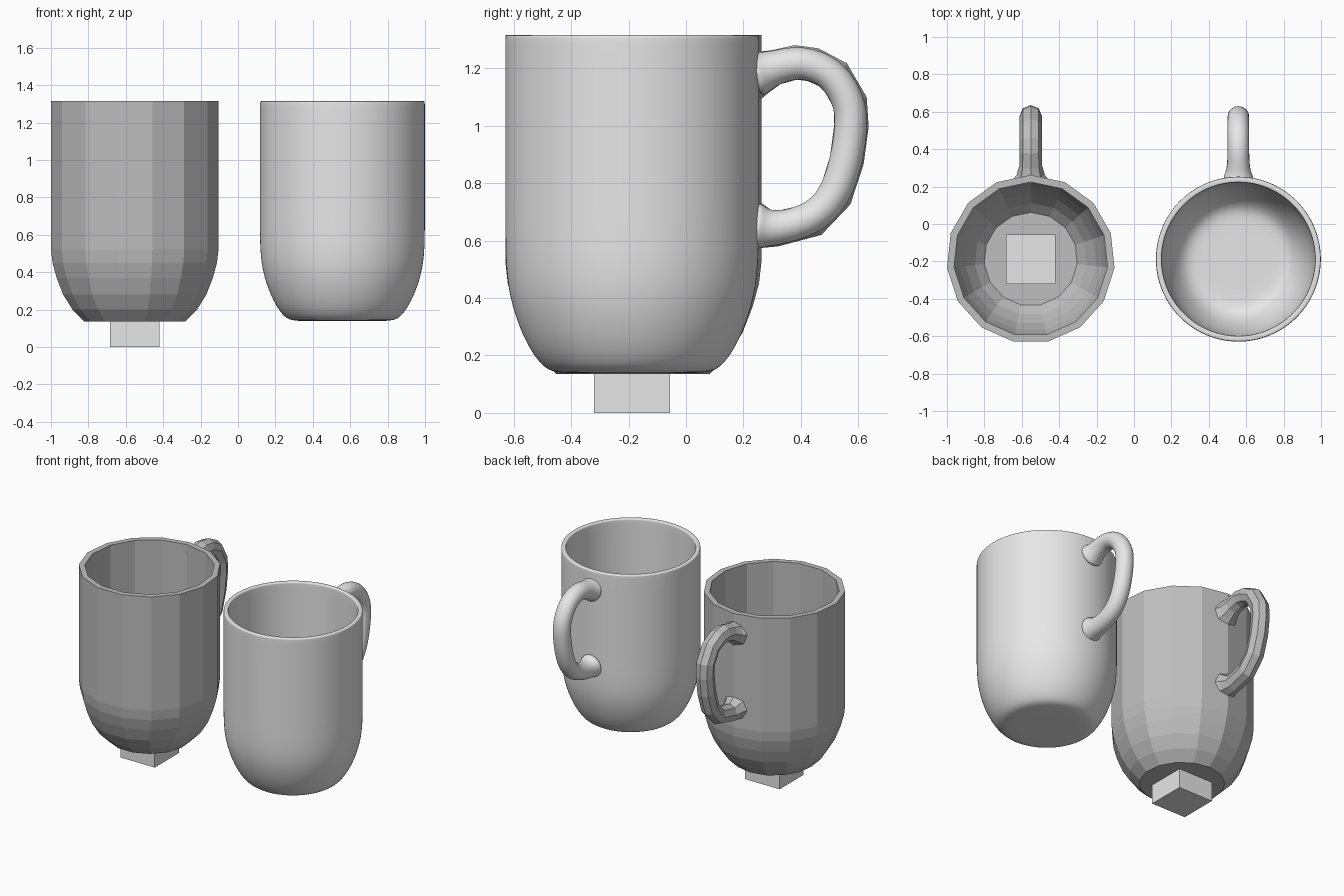
import bpy
import bmesh
from math import cos, sin, tau, pi, radians
from mathutils import Vector

cube = bpy.data.objects.get("Cube")
if cube:
    bpy.data.objects.remove(cube, do_unlink=True)


def material(name, value):
    mat = bpy.data.materials.new(name)
    mat.use_nodes = True
    colour = (value, value, value, 1)
    mat.diffuse_color = colour
    mat.node_tree.nodes["Principled BSDF"].inputs["Base Color"].default_value = colour
    return mat


light_grey = material("light grey", 0.8)
mid_grey = material("mid grey", 0.52)


def skin_rings(name, rings, mat, location, smooth):
    """Bridge successive rings of points, cap both ends and finish the object."""
    bm = bmesh.new()
    loops = [[bm.verts.new(p) for p in ring] for ring in rings]
    for a, b in zip(loops, loops[1:]):
        n = len(a)
        for i in range(n):
            j = (i + 1) % n
            bm.faces.new((a[i], a[j], b[j], b[i]))
    bm.faces.new(loops[0])
    bm.faces.new(loops[-1])
    bmesh.ops.recalc_face_normals(bm, faces=bm.faces[:])
    mesh = bpy.data.meshes.new(name)
    bm.to_mesh(mesh)
    bm.free()
    mesh.materials.append(mat)
    obj = bpy.data.objects.new(name, mesh)
    obj.location = location
    bpy.context.collection.objects.link(obj)
    if smooth:
        sub = obj.modifiers.new("Smooth surface", "SUBSURF")
        sub.levels = sub.render_levels = 2
        bpy.ops.object.select_all(action="DESELECT")
        obj.select_set(True)
        bpy.context.view_layer.objects.active = obj
        bpy.ops.object.shade_smooth_by_angle(angle=radians(60))
    return obj


def lathe(name, profile, sides, *finish):
    # The first vertex points straight back, where the handle joins
    rings = [[(r * cos(pi / 2 + tau * i / sides), r * sin(pi / 2 + tau * i / sides), z)
              for i in range(sides)] for r, z in profile]
    return skin_rings(name, rings, *finish)


def sweep(name, path, sides, *finish):
    # Path entries are y, z and tube radius, in the plane x = 0
    pts = [Vector((0, y, z)) for y, z, _ in path]
    rings = []
    for k, (p, (_, _, r)) in enumerate(zip(pts, path)):
        t = (pts[min(k + 1, len(pts) - 1)] - pts[max(k - 1, 0)]).normalized()
        side = Vector((1, 0, 0))
        up = t.cross(side)
        rings.append([p + r * (cos(tau * i / sides) * up + sin(tau * i / sides) * side)
                      for i in range(sides)])
    return skin_rings(name, rings, *finish)


# Shared handle path, relative to the cup axis, flared where it meets the wall
axis_y = -0.188
handle = [(0.425, 1.18, 0.095), (0.452, 1.185, 0.075), (0.50, 1.203, 0.061),
          (0.57, 1.22, 0.06), (0.63, 1.212, 0.06), (0.705, 1.175, 0.06),
          (0.76, 1.08, 0.06), (0.764, 1.0, 0.06), (0.748, 0.88, 0.06),
          (0.708, 0.755, 0.06), (0.63, 0.672, 0.06), (0.50, 0.64, 0.061),
          (0.452, 0.648, 0.075), (0.425, 0.65, 0.095)]

# Faceted mug
faceted_at = (-0.552, axis_y, 0)
faceted_profile = [(0.27, 0.135), (0.335, 0.2), (0.385, 0.28), (0.42, 0.37),
                   (0.442, 0.45), (0.45, 0.52), (0.45, 1.315), (0.412, 1.315),
                   (0.412, 0.52), (0.404, 0.46), (0.385, 0.39), (0.35, 0.305),
                   (0.30, 0.225), (0.25, 0.175)]
lathe("faceted_cup", faceted_profile, 15, mid_grey, faceted_at, False)
sweep("faceted_handle", handle, 8, mid_grey, faceted_at, False)

# Smooth mug, with close loops that hold the rim and floor
smooth_at = (0.558, axis_y, 0)
smooth_profile = [(0.1, 0.138), (0.25, 0.138), (0.305, 0.15), (0.36, 0.225),
                  (0.402, 0.32), (0.43, 0.42), (0.442, 0.53), (0.442, 0.7),
                  (0.442, 1.29), (0.442, 1.311), (0.437, 1.315), (0.416, 1.315),
                  (0.411, 1.311), (0.411, 1.29), (0.411, 0.7), (0.411, 0.54),
                  (0.395, 0.42), (0.365, 0.32), (0.325, 0.235), (0.27, 0.18),
                  (0.2, 0.176), (0.1, 0.176)]
lathe("smooth_cup", smooth_profile, 48, light_grey, smooth_at, True)
sweep("smooth_handle", handle, 12, light_grey, smooth_at, True)

# Small block poking through the floor of the faceted mug
bpy.ops.mesh.primitive_cube_add(size=0.266, location=(-0.552, axis_y, 0.133))
block = bpy.context.object
block.name = "block"
block.data.materials.append(light_grey)
